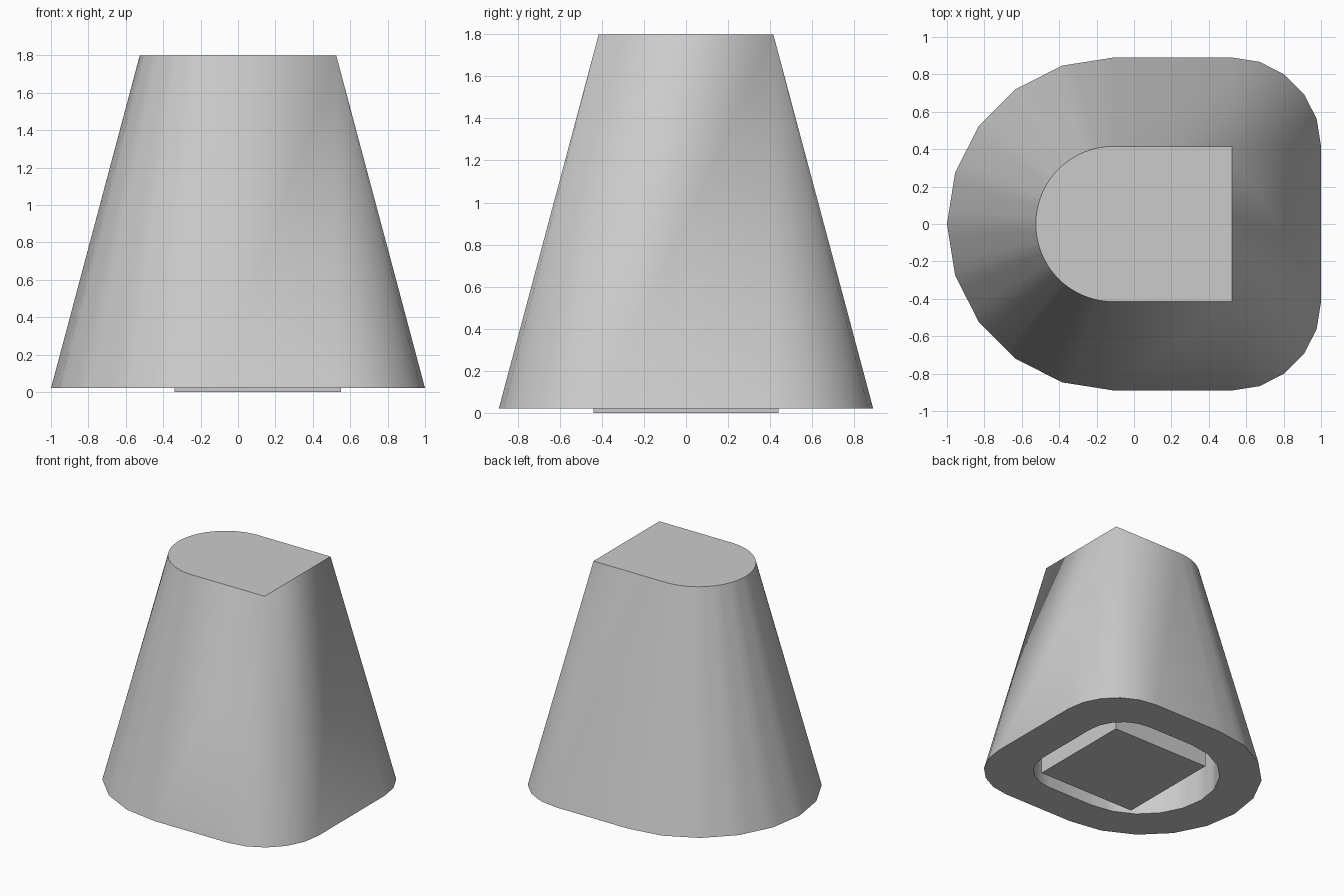
import bpy, bmesh
from math import sin, cos, pi, radians

if "Cube" in bpy.data.objects:
    bpy.data.objects.remove(bpy.data.objects["Cube"], do_unlink=True)

RIM_Z, TOP_Z, CAVITY_Z = 0.02, 1.8, 0.5
HALF_X, HALF_Y, FLARE = 0.525, 0.415, 0.475
STEPS = 5      # facets per quarter turn of the base
FINE = 4       # finer divisions of the round end of the top

grey = bpy.data.materials.new("light grey")
grey.use_nodes = True
grey.diffuse_color = (0.6, 0.6, 0.6, 1)
grey.node_tree.nodes["Principled BSDF"].inputs["Base Color"].default_value = (0.6, 0.6, 0.6, 1)


def finish(name, bm):
    bmesh.ops.recalc_face_normals(bm, faces=bm.faces)
    mesh = bpy.data.meshes.new(name)
    bm.to_mesh(mesh)
    bm.free()
    obj = bpy.data.objects.new(name, mesh)
    bpy.context.collection.objects.link(obj)
    mesh.materials.append(grey)
    return obj


def arc(cx, cy, radius, start, fine, faceted):
    """Quarter arc; a faceted one keeps its extra points on the chords."""
    points = []
    for i in range(STEPS * fine + 1):
        k, t = divmod(i, fine)
        step = pi / 2 / STEPS
        a, b = start + k * step, start + (k + 1) * step
        if faceted:
            x = cos(a) * (1 - t / fine) + cos(b) * t / fine
            y = sin(a) * (1 - t / fine) + sin(b) * t / fine
        else:
            mid = start + i * step / fine
            x, y = cos(mid), sin(mid)
        points.append((cx + radius * x, cy + radius * y))
    return points


def outline(flare, faceted):
    """D-shaped outline, grown outwards by flare with rounded corners."""
    round_x = HALF_Y - HALF_X
    r = HALF_Y + flare
    return (arc(HALF_X, -HALF_Y, flare, -pi / 2, 1, faceted)
            + arc(HALF_X, HALF_Y, flare, 0, 1, faceted)
            + arc(round_x, 0, r, pi / 2, FINE, faceted)
            + arc(round_x, 0, r, pi, FINE, faceted)[1:])


# Tapered body: cavity ceiling, cavity mouth, base rim and top joined in one skin
base = outline(FLARE, True)
mouth = [(x * 0.67, y * 0.67) for x, y in base]
top = outline(0, False)
bm = bmesh.new()
rings = [[bm.verts.new((x, y, z)) for x, y in ring] for ring, z in
         ((mouth, CAVITY_Z), (mouth, RIM_Z), (base, RIM_Z), (top, TOP_Z))]
for lower, upper in zip(rings, rings[1:]):
    for i in range(len(lower)):
        j = (i + 1) % len(lower)
        bm.faces.new((lower[i], lower[j], upper[j], upper[i]))
bm.faces.new(rings[0])
bm.faces.new(rings[-1])
bmesh.ops.remove_doubles(bm, verts=bm.verts, dist=0.0005)
body = finish("tapered_body", bm)
bpy.context.view_layer.objects.active = body
body.select_set(True)
bpy.ops.object.shade_smooth_by_angle(angle=radians(40))

# Square foot block standing inside the cavity
bm = bmesh.new()
bmesh.ops.create_cube(bm, size=1)
bmesh.ops.scale(bm, vec=(0.89, 0.88, CAVITY_Z), verts=bm.verts)
bmesh.ops.translate(bm, vec=(0.105, 0, CAVITY_Z / 2), verts=bm.verts)
finish("foot_block", bm)
